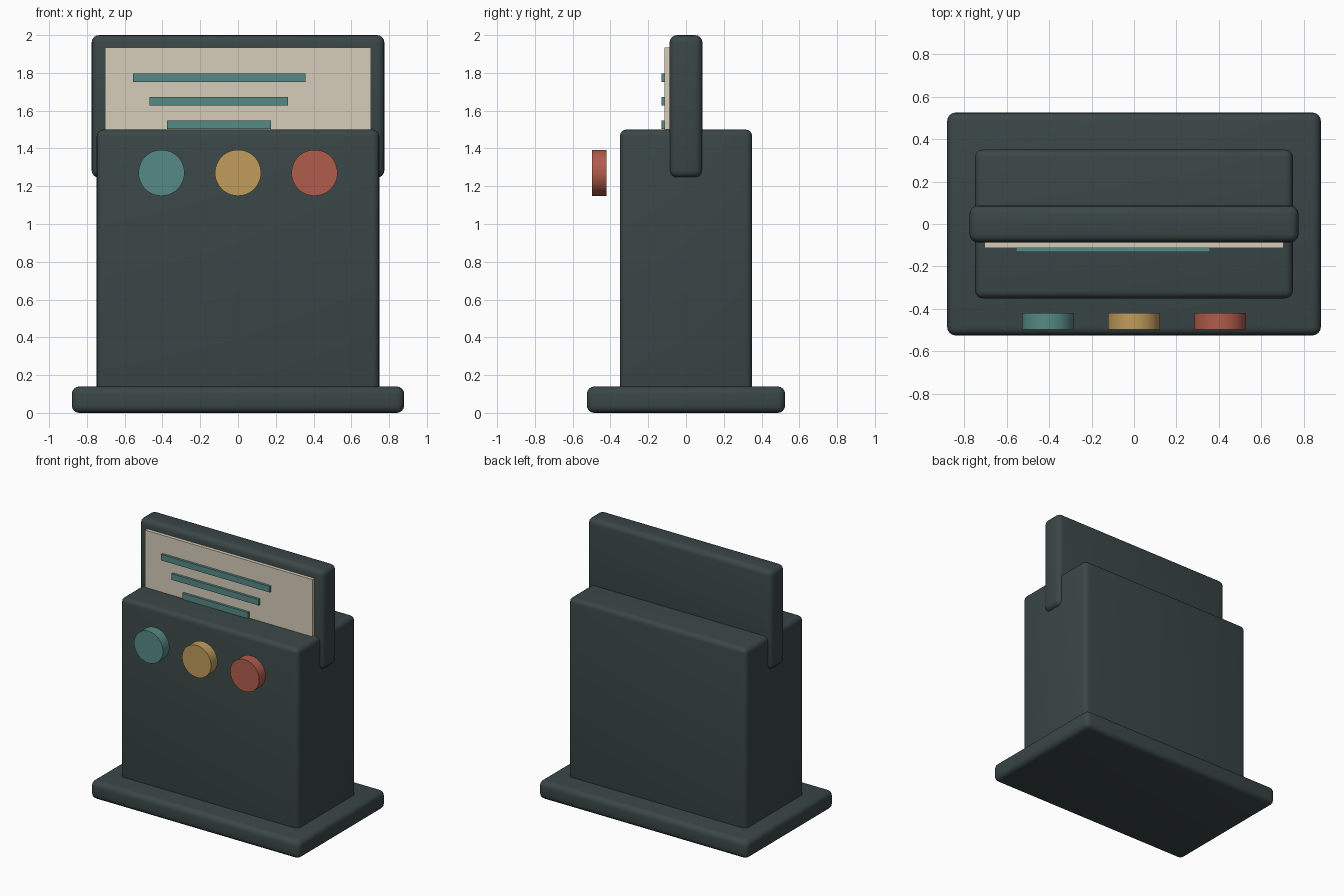
import bpy
import math

if "Cube" in bpy.data.objects:
    bpy.data.objects.remove(bpy.data.objects["Cube"])


def material(name, rgb):
    m = bpy.data.materials.new(name)
    m.diffuse_color = [(c / 255 / 12.92 if c < 11 else ((c / 255 + 0.055) / 1.055) ** 2.4) for c in rgb] + [1]
    m.use_nodes = True
    m.node_tree.nodes["Principled BSDF"].inputs["Base Color"].default_value = m.diffuse_color
    return m


DARK = material("dark slate", (58, 70, 70))
CREAM = material("cream", (214, 206, 186))
TEAL = material("teal", (86, 138, 134))
GOLD = material("gold", (192, 156, 92))
RED = material("brick red", (176, 92, 76))


def box(name, x, y, z, mat, bevel=0):
    """Box from (min, max) ranges, with optional rounded edges."""
    bpy.ops.mesh.primitive_cube_add(size=1, location=[sum(r) / 2 for r in (x, y, z)])
    ob = bpy.context.object
    ob.name = name
    ob.scale = [r[1] - r[0] for r in (x, y, z)]
    bpy.ops.object.transform_apply(location=False, rotation=False, scale=True)
    ob.data.materials.append(mat)
    if bevel:
        mod = ob.modifiers.new("round", "BEVEL")
        mod.width = bevel
        mod.segments = 4
        bpy.ops.object.modifier_apply(modifier=mod.name)
        bpy.ops.object.shade_smooth_by_angle(angle=math.radians(35))
    return ob


# Rounded housing: foot plate, main body and the upright display slab
box("base", (-0.88, 0.88), (-0.525, 0.525), (0, 0.14), DARK, 0.04)
box("body", (-0.748, 0.748), (-0.35, 0.35), (0.07, 1.5), DARK, 0.035)
box("display_slab", (-0.775, 0.775), (-0.087, 0.087), (1.245, 2.0), DARK, 0.04)

# Paper panel with three lines on it
box("panel", (-0.705, 0.705), (-0.113, -0.08), (1.31, 1.935), CREAM)
for i, (x0, x1) in enumerate([(-0.556, 0.358), (-0.469, 0.266), (-0.376, 0.174)]):
    z = 1.774 - i * 0.124
    box(f"panel_line_{i + 1}", (x0, x1), (-0.131, -0.108), (z - 0.023, z + 0.023), TEAL)

# Round buttons standing in front of the body
for name, x, mat in (("left", -0.405, TEAL), ("middle", 0, GOLD), ("right", 0.405, RED)):
    bpy.ops.mesh.primitive_cylinder_add(vertices=48, radius=0.122, depth=0.078,
                                        location=(x, -0.459, 1.271), rotation=(math.pi / 2, 0, 0))
    button = bpy.context.object
    button.name = f"{name}_button"
    button.data.materials.append(mat)
    bpy.ops.object.shade_smooth_by_angle(angle=math.radians(35))
